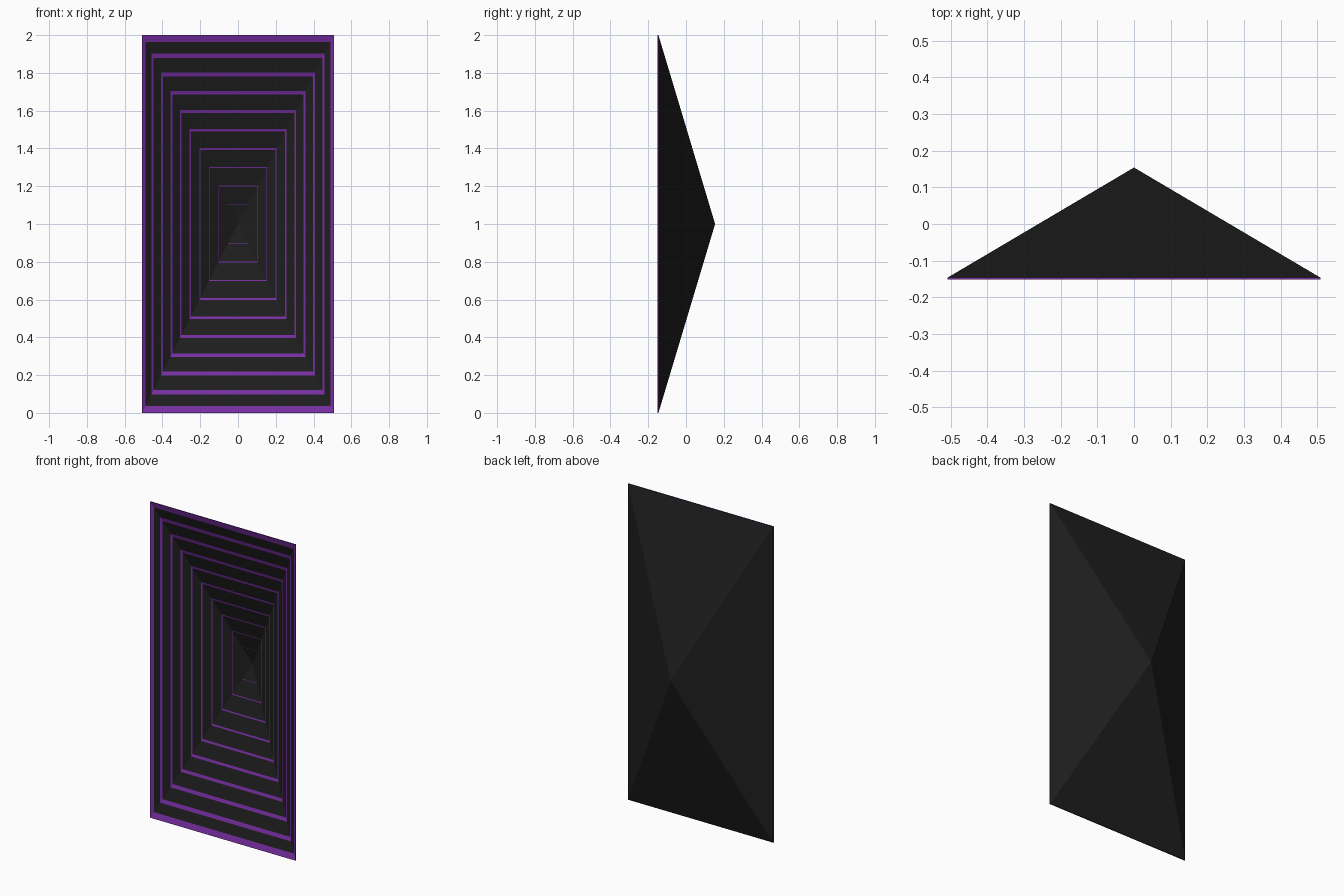
import bpy, bmesh

if "Cube" in bpy.data.objects:
    bpy.data.objects.remove(bpy.data.objects["Cube"])

HALF_W, HALF_H = 0.508, 1.0      # half width and half height of the open side
FRONT, LIP = -0.152, -0.146      # front of the rim, start of the back shell
INNER_APEX, OUTER_APEX = 0.146, 0.154


def material(name, colour):
    m = bpy.data.materials.new(name)
    m.diffuse_color = (*colour, 1.0)
    m.use_nodes = True
    m.node_tree.nodes["Principled BSDF"].inputs["Base Color"].default_value = m.diffuse_color
    return m


BLACK = material("matte black", (0.0130, 0.0130, 0.0130))
PURPLE = material("deep purple", (0.19, 0.028, 0.37))


def loop(bm, s, y):
    """Rectangle of relative size s at depth y."""
    return [bm.verts.new((sx * HALF_W * s, y, 1 + sz * HALF_H * s))
            for sx, sz in ((-1, -1), (1, -1), (1, 1), (-1, 1))]


def bridge(bm, a, b, mats):
    """Four faces between two rectangles: bottom, right, top, left."""
    for i in range(4):
        j = (i + 1) % 4
        f = bm.faces.new((a[i], a[j], b[j], b[i]))
        f.material_index = mats[i]


def cap(bm, a, y):
    tip = bm.verts.new((0, y, 1))
    for i in range(4):
        bm.faces.new((a[i], a[(i + 1) % 4], tip))


def finish(bm, name):
    mesh = bpy.data.meshes.new(name)
    bm.to_mesh(mesh)
    bm.free()
    mesh.materials.append(BLACK)
    mesh.materials.append(PURPLE)
    bpy.context.collection.objects.link(bpy.data.objects.new(name, mesh))


# Hollow pyramid: back shell, thin rim and ringed inner funnel in one skin
bm = bmesh.new()
back = loop(bm, 1.0, LIP)
cap(bm, back, OUTER_APEX)
prev = loop(bm, 1.0, FRONT)
bridge(bm, back, prev, [1] * 4)


def depth(s):
    return FRONT + (1 - s) * (INNER_APEX - FRONT)


# Purple rings get thinner towards the apex
for k in range(10, 0, -1):
    start = k / 10 + (0.003 if k < 10 else 0)
    width = 0.036 if k == 10 else 0.0026 * k
    if k < 10:
        outer = loop(bm, start, depth(start))
        bridge(bm, prev, outer, [0] * 4)
        prev = outer
    inner = loop(bm, start - width, depth(start - width))
    # The smallest ring only has its bottom and top bars
    bridge(bm, prev, inner, [1, 0, 1, 0] if k == 1 else [1] * 4)
    prev = inner
cap(bm, prev, INNER_APEX)

bmesh.ops.recalc_face_normals(bm, faces=bm.faces)
finish(bm, "ringed_pyramid_shell")
